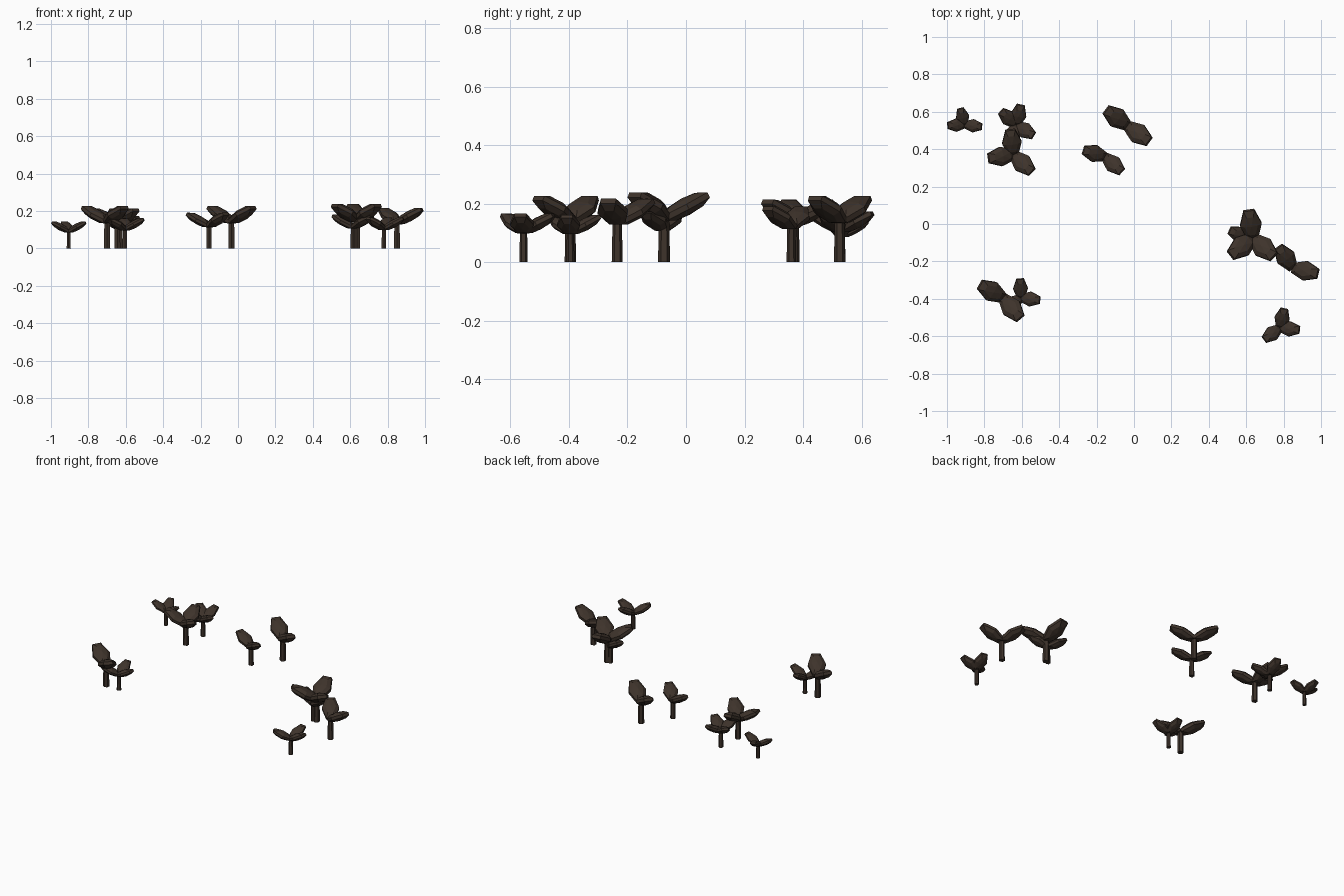
import bpy
import bmesh
import math
from mathutils import Matrix

if "Cube" in bpy.data.objects:
    bpy.data.objects.remove(bpy.data.objects["Cube"])

mat = bpy.data.materials.new("dark_brown")
mat.diffuse_color = (0.048, 0.033, 0.024, 1)
mat.use_nodes = True
mat.node_tree.nodes["Principled BSDF"].inputs["Base Color"].default_value = mat.diffuse_color

# x, y, reach of the leaves, leaf directions in degrees
SPROUTS = [
    (-0.905, 0.53, 0.10, (105, -6, 182)),
    (-0.63, 0.53, 0.12, (138, 77, -32, 250)),
    (-0.645, 0.37, 0.148, (97, 188, -43)),
    (-0.70, -0.395, 0.157, (150, -50)),
    (-0.605, -0.395, 0.112, (92, -7, 215)),
    (-0.155, 0.36, 0.132, (163, -42)),
    (-0.035, 0.525, 0.157, (143, -36)),
    (0.635, -0.075, 0.165, (98, 218, -42)),
    (0.615, -0.08, 0.125, (156, -30)),
    (0.85, -0.235, 0.15, (125, -13)),
    (0.78, -0.555, 0.115, (77, -6, 217)),
]
TILT = math.radians(28)


def finish(bm, name):
    me = bpy.data.meshes.new(name)
    bm.to_mesh(me)
    bm.free()
    me.materials.append(mat)
    bpy.context.collection.objects.link(bpy.data.objects.new(name, me))


for i, (x, y, r, angles) in enumerate(SPROUTS, 1):
    base = Matrix.Translation((x, y, 0))
    # Slightly tapered stem
    bm = bmesh.new()
    h = 0.98 * r
    bmesh.ops.create_cone(bm, cap_ends=True, segments=6, radius1=0.125 * r,
                          radius2=0.105 * r, depth=h,
                          matrix=base @ Matrix.Translation((0, 0, h / 2)))
    finish(bm, f"stem_{i}")
    # Flattened six-sided leaves, tilted upward
    for j, a in enumerate(angles, 1):
        bm = bmesh.new()
        m = (base @ Matrix.Rotation(math.radians(a), 4, 'Z')
             @ Matrix.Translation((0.45 * r, 0, 1.15 * r))
             @ Matrix.Rotation(-TILT, 4, 'Y')
             @ Matrix.Diagonal((0.63 * r, 0.37 * r, 0.19 * r, 1)))
        bmesh.ops.create_uvsphere(bm, u_segments=6, v_segments=5, radius=1, matrix=m)
        finish(bm, f"leaf_{i}_{j}")
